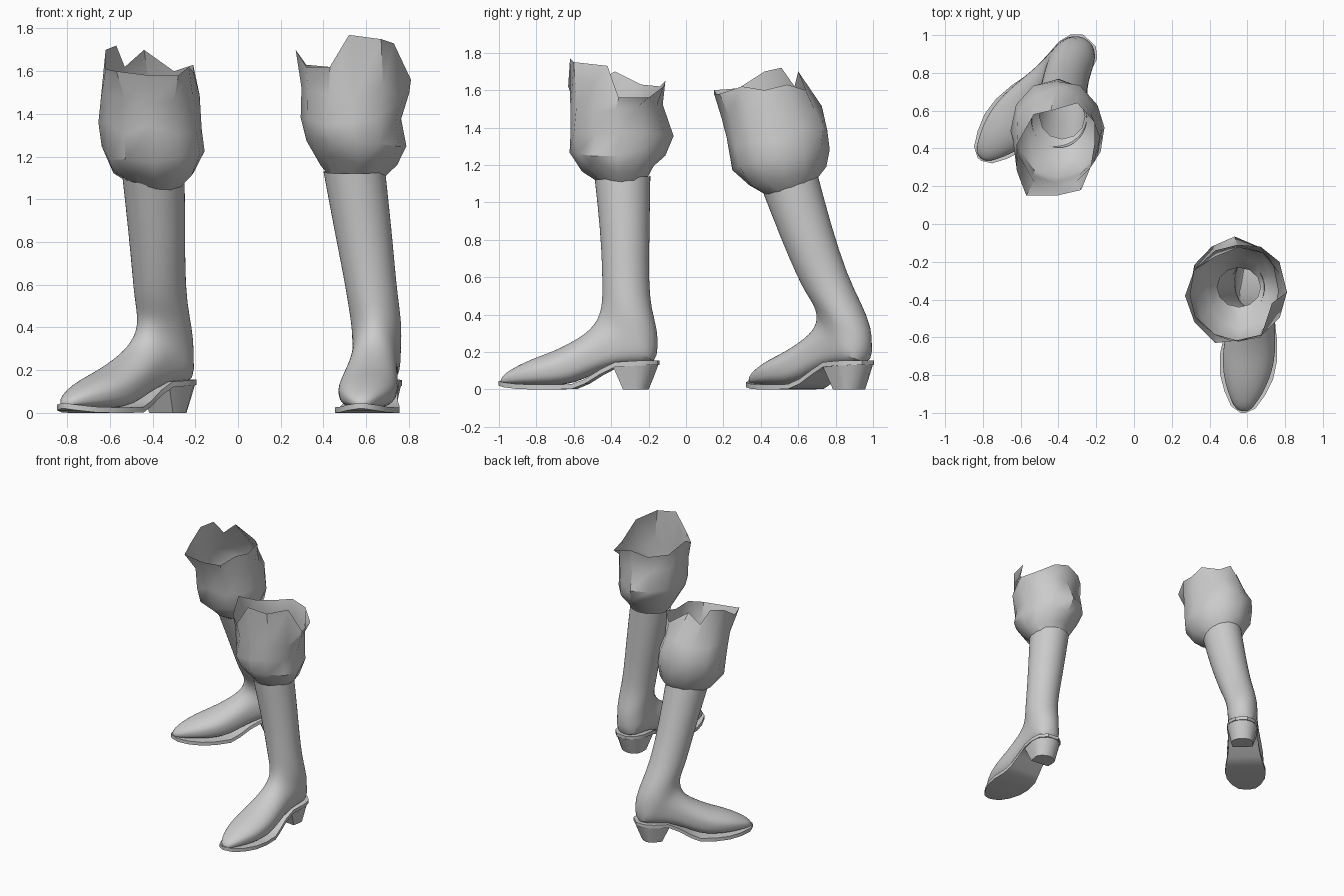
import bpy, bmesh, math, random
from mathutils import Vector

if "Cube" in bpy.data.objects:
    bpy.data.objects.remove(bpy.data.objects["Cube"])

random.seed(4)
grey = bpy.data.materials.new("grey_leather")
grey.diffuse_color = (0.6, 0.6, 0.6, 1)
grey.use_nodes = True
grey.node_tree.nodes["Principled BSDF"].inputs["Base Color"].default_value = grey.diffuse_color


def loft(name, rings, cap_start=False, cap_end=False, subdiv=0, angle=35):
    """Skin closed rings of equal point count into one object."""
    bm = bmesh.new()
    vs = [[bm.verts.new(p) for p in r] for r in rings]
    n = len(vs[0])
    for a, b in zip(vs, vs[1:]):
        for i in range(n):
            j = (i + 1) % n
            bm.faces.new((a[i], a[j], b[j], b[i]))
    if cap_start:
        bm.faces.new(vs[0])
    if cap_end:
        bm.faces.new(vs[-1])
    bmesh.ops.recalc_face_normals(bm, faces=bm.faces)
    me = bpy.data.meshes.new(name)
    bm.to_mesh(me)
    bm.free()
    me.materials.append(grey)
    ob = bpy.data.objects.new(name, me)
    bpy.context.collection.objects.link(ob)
    if subdiv:
        ob.modifiers.new("smooth", 'SUBSURF').levels = subdiv
        ob.modifiers["smooth"].render_levels = subdiv
    bpy.ops.object.select_all(action='DESELECT')
    ob.select_set(True)
    bpy.context.view_layer.objects.active = ob
    bpy.ops.object.shade_smooth_by_angle(angle=math.radians(angle))
    return ob


def lerp_table(table, z):
    """Piecewise linear lookup of (z, dx, dy)."""
    if z <= table[0][0]:
        return table[0][1:]
    for a, b in zip(table, table[1:]):
        if z <= b[0]:
            t = (z - a[0]) / (b[0] - a[0])
            return [a[k] + t * (b[k] - a[k]) for k in (1, 2)]
    return table[-1][1:]


def spow(v, e):
    return math.copysign(abs(v) ** e, v)


# upper: (front f, front z, back f, back z, half width), f = distance ahead of the heel
UPPER = [
    (.845, .055, .848, .035, .015), (.825, .085, .83, .03, .05),
    (.75, .13, .75, .025, .092), (.66, .17, .66, .02, .125),
    (.56, .205, .56, .02, .14), (.48, .245, .45, .03, .135),
    (.41, .285, .33, .09, .122), (.36, .325, .22, .13, .113),
    (.325, .375, .10, .135, .11), (.31, .42, .01, .14, .112),
    (.303, .46, 0, .22, .115), (.30, .50, 0, .31, .118),
    (.30, .56, .035, .43, .12), (.30, .64, .05, .57, .121),
    (.31, .85, .045, .84, .135), (.34, 1.12, .04, 1.14, .146)]

# sole: (f, bottom z, half width)
SOLE = [(.855, .02, .012), (.825, .012, .065), (.75, .003, .108), (.66, 0, .142),
        (.56, 0, .152), (.45, .002, .14), (.38, .03, .124), (.30, .08, .112),
        (.22, .12, .112), (.11, .127, .115), (.04, .13, .095), (-.003, .13, .045)]


def boot(side_name, heel, toe_dir, lean, tilt):
    d = Vector(toe_dir).normalized()
    s = Vector((-d.y, d.x))
    mid_y = heel[1] + .17 * d.y

    def place(f, w, z):
        p = Vector(heel) + d * f + s * w
        dx, dy = lerp_table(lean, z)
        dz = tilt * min(1, max(0, (z - .35) / .3)) * (p.y - mid_y)
        return (p.x + dx, p.y + dy, z + dz)

    # foot and shaft in one bent tube
    n, rings = 24, []
    for f1, z1, f0, z0, w in UPPER:
        ring = []
        for i in range(n):
            a = math.tau * i / n
            c, q = math.cos(a), math.sin(a)
            if z0 < .2 and c < 0:          # squarer underside of the foot
                c, q = spow(c, .7), spow(q, .7)
            t = .5 + .5 * c
            ring.append(place(f0 + (f1 - f0) * t, w * q, z0 + (z1 - z0) * t))
        rings.append(ring)
    loft(side_name + "_boot_upper", rings, cap_start=True, subdiv=1, angle=60)

    # welted sole
    loft(side_name + "_sole",
         [[place(f, -w, z), place(f, w, z), place(f, w, z + .026), place(f, -w, z + .026)]
          for f, z, w in SOLE], True, True, angle=40)

    # tapered heel with a straight breast and round back
    rings = []
    for z, f0, f1, w in ((.132, -.002, .235, .112), (.06, .025, .205, .095), (0, .05, .18, .082)):
        m = f0 + (f1 - f0) * .5
        ring = [place(f1, -w * .92, z), place(f1, w * .92, z)]
        for i in range(9):
            a = math.pi * i / 8
            ring.append(place(m - (m - f0) * math.sin(a), w * math.cos(a), z))
        rings.append(ring)
    loft(side_name + "_heel", rings, True, True)


def cuff(name, levels, rim):
    """Crumpled baggy trouser leg: oval levels with jitter and a ragged rim."""
    n, rings = len(rim), []
    for k, (z, x0, x1, y0, y1, tilt) in enumerate(levels):
        ring = []
        for i in range(n):
            a = math.tau * i / n
            j = 1 if k == 0 else random.uniform(.95, 1.05)
            y = (y1 - y0) / 2 * math.sin(a) * j
            dz = 0 if k == 0 else random.uniform(-.025, .025)
            ring.append(((x0 + x1) / 2 + (x1 - x0) / 2 * math.cos(a) * j,
                         (y0 + y1) / 2 + y, z + tilt * y + dz))
        rings.append(ring)
    rings.append(rim)
    loft(name, rings, angle=40)


# front leg, toe pointing forward
boot("front", (.665, -.15), (-.09, -.85),
     [(.42, 0, 0), (.6, -.025, 0), (.85, -.06, 0), (1.12, -.10, 0)], 0)
cuff("front_trouser_leg",
     [(1.09, .44, .67, -.44, -.23, 0), (1.18, .38, .75, -.55, -.18, 0),
      (1.27, .33, .78, -.62, -.11, 0), (1.37, .29, .775, -.63, -.08, 0),
      (1.50, .295, .81, -.62, -.13, 0)],
     [(.81, -.36, 1.56), (.77, -.20, 1.56), (.67, -.12, 1.62), (.55, -.11, 1.65),
      (.43, -.14, 1.62), (.32, -.24, 1.63), (.27, -.38, 1.70), (.32, -.52, 1.62),
      (.43, -.63, 1.62), (.52, -.62, 1.77), (.67, -.60, 1.75), (.73, -.42, 1.73)])

# rear leg, toe turned out and shin leaning forward
boot("rear", (-.237, .969), (-.68, -.73),
     [(.33, 0, 0), (.45, 0, -.035), (.6, -.014, -.11), (.85, -.022, -.20), (1.1, -.03, -.28)], .3)
cuff("rear_trouser_leg",
     [(1.07, -.50, -.26, .45, .69, .35), (1.14, -.58, -.20, .33, .74, .25),
      (1.23, -.645, -.15, .26, .76, .2), (1.35, -.65, -.17, .23, .76, .1),
      (1.48, -.635, -.19, .20, .72, .05)],
     [(-.21, .42, 1.60), (-.21, .54, 1.63), (-.30, .64, 1.60), (-.44, .60, 1.70),
      (-.53, .58, 1.62), (-.57, .51, 1.72), (-.62, .42, 1.70), (-.62, .28, 1.61),
      (-.57, .15, 1.60), (-.41, .15, 1.58), (-.28, .18, 1.58), (-.23, .30, 1.62)])
